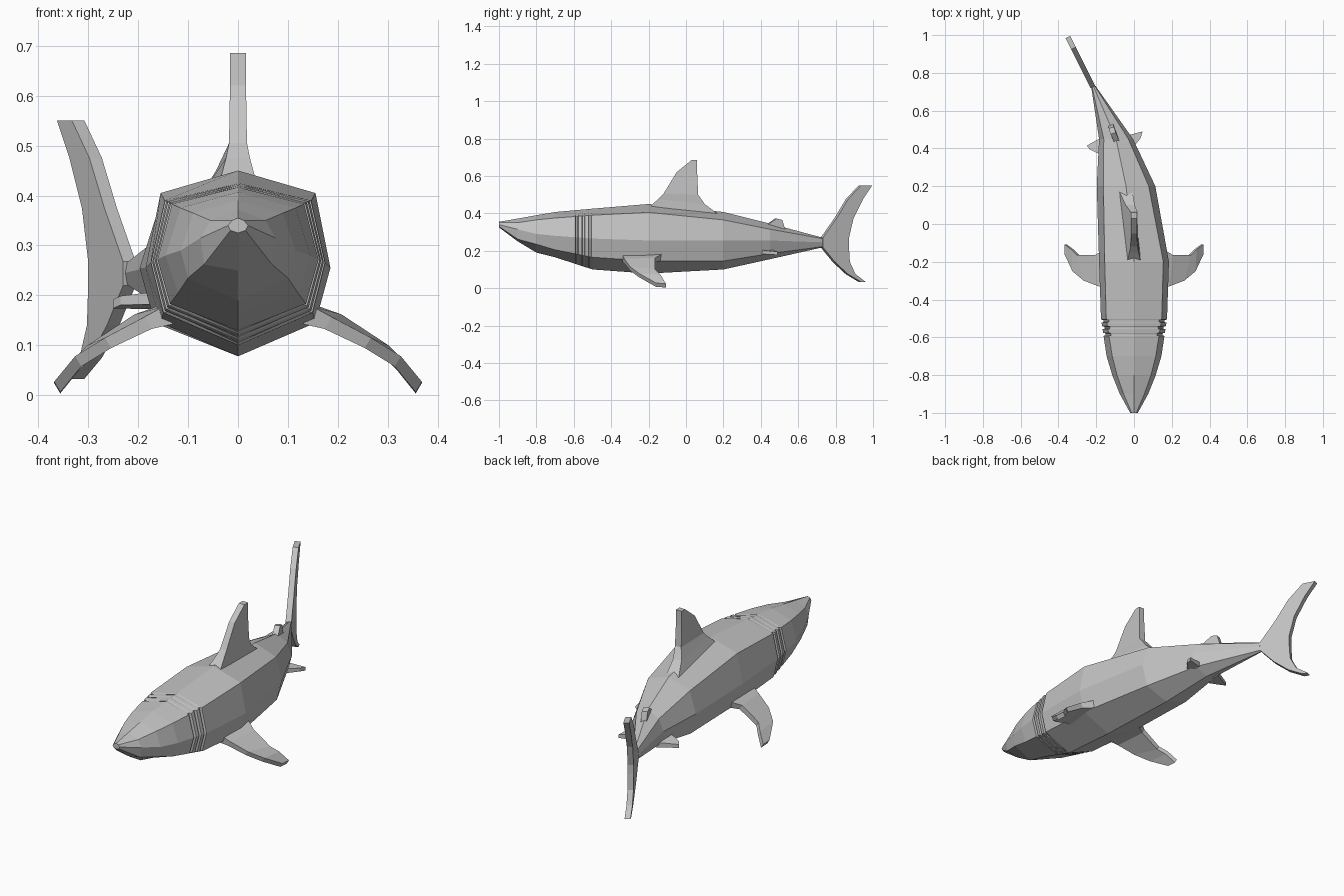
import bpy
import bmesh
from mathutils import Vector

default_cube = bpy.data.objects.get("Cube")
if default_cube:
    bpy.data.objects.remove(default_cube, do_unlink=True)

# Single skin colour
skin = bpy.data.materials.new("shark_grey")
skin.use_nodes = True
grey = (0.55, 0.55, 0.55, 1)
skin.diffuse_color = grey
for node in skin.node_tree.nodes:
    if node.type == "BSDF_PRINCIPLED":
        node.inputs["Base Color"].default_value = grey


def loft(name, rings):
    """Skin a list of equal-length closed rings and cap both ends."""
    bm = bmesh.new()
    loops = [[bm.verts.new(point) for point in ring] for ring in rings]
    count = len(loops[0])
    for first, second in zip(loops, loops[1:]):
        for i in range(count):
            j = (i + 1) % count
            bm.faces.new((first[i], first[j], second[j], second[i]))
    bm.faces.new(loops[0])
    bm.faces.new(list(reversed(loops[-1])))
    bmesh.ops.recalc_face_normals(bm, faces=bm.faces)
    mesh = bpy.data.meshes.new(name)
    bm.to_mesh(mesh)
    bm.free()
    mesh.materials.append(skin)
    obj = bpy.data.objects.new(name, mesh)
    bpy.context.collection.objects.link(obj)
    return obj


def fin(name, stations, normal, thickness):
    """Loft a flat fin from leading/trailing edge pairs, thicker at the root."""
    rings = []
    for index, (lead, trail) in enumerate(stations):
        lead, trail = Vector(lead), Vector(trail)
        offset = Vector(normal).normalized() * thickness[min(index, len(thickness) - 1)]
        rings.append([lead + offset, trail + offset, trail - offset, lead - offset])
    return loft(name, rings)


def body_ring(section):
    """Eight-sided ring: back ridge, shoulders, flanks, lower sides, keel."""
    y, centre, top, sx, sz, mx, mz, lx, lz, keel = section
    right = [(sx, sz), (mx, mz), (lx, lz)]
    left = [(-x, z) for x, z in reversed(right)]
    outline = [(0, top)] + right + [(0, keel)] + left
    return [(centre + x, y, z) for x, z in outline]


def blend(a, b, y):
    t = (y - a[0]) / (b[0] - a[0])
    return [p + (q - p) * t for p, q in zip(a, b)]


# Body sections: y, centre, top, shoulder, flank, lower side, keel
sections = [
    (-1, 0, .355, .012, .35, .02, .34, .015, .33, .325),
    (-.9, 0, .372, .055, .35, .075, .315, .068, .262, .25),
    (-.8, 0, .39, .09, .365, .115, .29, .1, .235, .19),
    (-.7, 0, .407, .115, .375, .145, .28, .12, .205, .165),
    (-.5, 0, .425, .147, .39, .175, .265, .15, .165, .1),
    (-.2, 0, .45, .155, .405, .185, .255, .155, .145, .078),
    (.2, -.042, .407, .12, .365, .155, .255, .125, .145, .1),
    (.45, -.095, .345, .065, .315, .09, .255, .07, .185, .155),
    (.73, -.215, .27, .008, .265, .012, .245, .008, .222, .218),
]

# Three gill grooves cut into the flanks
cheek, chest = sections[3], sections[4]
gills = []
for start in (-.592, -.557, -.522):
    for step, depth in ((0, 0), (.003, .012), (.013, .012), (.016, 0)):
        ring = blend(cheek, chest, start + step)
        for column in (3, 5, 7):
            ring[column] -= depth
        gills.append(ring)
loft("body", [body_ring(s) for s in sections[:4] + gills + sections[4:]])

# Main dorsal fin
fin("dorsal_fin", [
    ((0, -.2, .43), (-.045, .18, .39)),
    ((0, -.15, .475), (-.02, .1, .45)),
    ((0, -.12, .505), (0, .065, .5)),
    ((0, -.05, .62), (0, .06, .61)),
    ((0, .03, .685), (0, .06, .685)),
], (1, 0, 0), [.036, .024, .018, .016])

# Small rear dorsal fin
fin("rear_dorsal_fin", [
    ((-.085, .42, .33), (-.125, .53, .3)),
    ((-.11, .48, .372), (-.12, .51, .365)),
], (1, .35, 0), [.014])


# Crescent tail, swung to one side
def on_tail(y, z):
    return (-.215 - (y - .72) * .5, y, z)


tail_edges = [
    (.93, .99, .55), (.86, .94, .475), (.8, .89, .375), (.725, .865, .268),
    (.725, .865, .22), (.79, .87, .14), (.86, .9, .075), (.93, .955, .033),
]
fin("tail_fin", [(on_tail(a, z), on_tail(b, z)) for a, b, z in tail_edges],
    (1, .5, 0), [.014])

# Paired pectoral fins, drooping outward and back
for side, label in ((1, "left"), (-1, "right")):
    pectoral = [
        ((.14, -.34, .16), (.14, -.13, .165)),
        ((.18, -.33, .145), (.2, -.165, .15)),
        ((.26, -.3, .105), (.295, -.165, .09)),
        ((.32, -.25, .068), (.325, -.135, .06)),
        ((.362, -.16, .017), (.362, -.108, .014)),
    ]
    fin(label + "_pectoral_fin",
        [[(side * x, y, z) for x, y, z in pair] for pair in pectoral],
        (side * .5, 0, .85), [.02, .014, .012])

# Paired pelvic fins, turned with the bend of the body
for label, root, tip in (
    ("left", [(-.04, .36, .195), (-.03, .47, .19)], [(.035, .455, .19), (.045, .49, .185)]),
    ("right", [(-.16, .36, .195), (-.15, .47, .185)], [(-.235, .395, .19), (-.25, .415, .183)]),
):
    fin(label + "_pelvic_fin", [root, tip], (0, 0, 1), [.013, .009])
